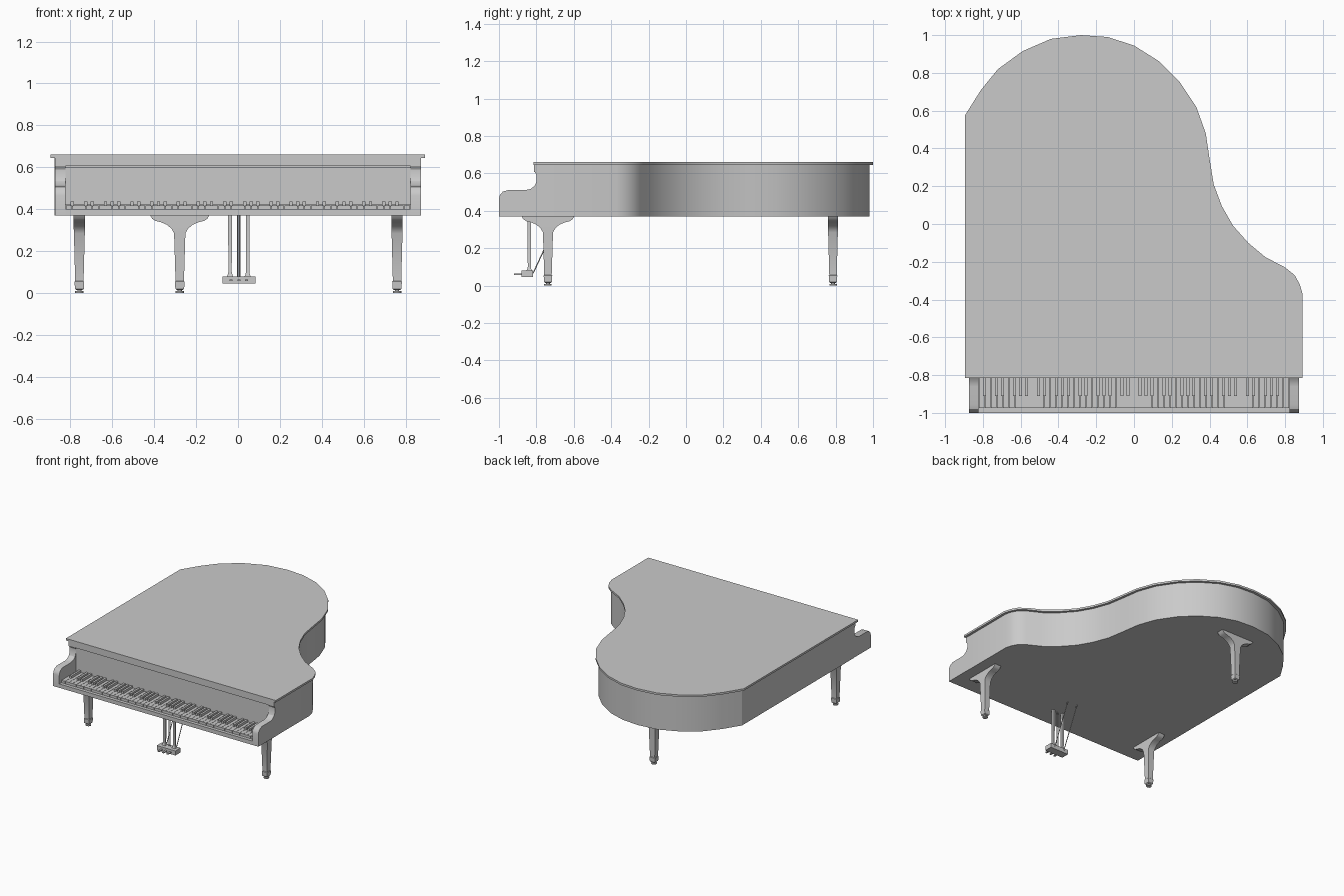
import bpy, bmesh, math
from mathutils import Vector

cube = bpy.data.objects.get("Cube")
if cube:
    bpy.data.objects.remove(cube, do_unlink=True)

GREY = (0.59, 0.59, 0.59, 1)
mat = bpy.data.materials.new("plain grey")
mat.use_nodes = True
mat.diffuse_color = GREY
mat.node_tree.nodes["Principled BSDF"].inputs["Base Color"].default_value = GREY


def finish(name, bm, smooth=28):
    bmesh.ops.recalc_face_normals(bm, faces=bm.faces)
    mesh = bpy.data.meshes.new(name)
    bm.to_mesh(mesh)
    bm.free()
    mesh.materials.append(mat)
    if smooth:
        mesh.shade_smooth()
        mesh.set_sharp_from_angle(angle=math.radians(smooth))
    obj = bpy.data.objects.new(name, mesh)
    bpy.context.collection.objects.link(obj)
    return obj


def add_box(bm, x0, x1, y0, y1, z0, z1):
    verts = bmesh.ops.create_cube(bm, size=1)["verts"]
    for v in verts:
        v.co = Vector(((x0 + x1) / 2 + v.co.x * (x1 - x0),
                       (y0 + y1) / 2 + v.co.y * (y1 - y0),
                       (z0 + z1) / 2 + v.co.z * (z1 - z0)))


def box(name, *size):
    bm = bmesh.new()
    add_box(bm, *size)
    return finish(name, bm, 0)


def prism(name, points, direction):
    """Extrude a closed outline along a direction."""
    bm = bmesh.new()
    face = bm.faces.new([bm.verts.new(p) for p in points])
    new = bmesh.ops.extrude_face_region(bm, geom=[face])["geom"]
    moved = [g for g in new if isinstance(g, bmesh.types.BMVert)]
    bmesh.ops.translate(bm, verts=moved, vec=direction)
    return finish(name, bm)


def loft(bm, rings):
    for a, b in zip(rings, rings[1:]):
        n = len(a)
        for i in range(n):
            j = (i + 1) % n
            bm.faces.new((a[i], a[j], b[j], b[i]))
    bm.faces.new(rings[0])
    bm.faces.new(rings[-1])


def rod(name, start, end, radius):
    start, end = Vector(start), Vector(end)
    bm = bmesh.new()
    bmesh.ops.create_cone(bm, cap_ends=True, segments=8, radius1=radius,
                          radius2=radius, depth=(end - start).length)
    turn = (end - start).to_track_quat("Z", "Y").to_matrix()
    bmesh.ops.rotate(bm, verts=bm.verts, matrix=turn)
    bmesh.ops.translate(bm, verts=bm.verts, vec=(start + end) / 2)
    return finish(name, bm, 50)


def inset(points, amount):
    """Move a clockwise outline inwards by a constant distance."""
    result = []
    for i, p in enumerate(points):
        a = (p - points[i - 1]).normalized()
        b = (points[(i + 1) % len(points)] - p).normalized()
        na, nb = Vector((a.y, -a.x)), Vector((b.y, -b.x))
        result.append(p + (na + nb) * amount / (1 + na.dot(nb)))
    return result


# Lid and curved case
outline = [Vector(p) for p in (
    (-.895, -.815), (-.895, .575), (-.81, .71), (-.72, .82), (-.59, .915),
    (-.44, .98), (-.28, 1), (-.14, .99), (0, .945), (.135, .86), (.24, .755),
    (.33, .62), (.38, .48), (.4, .345), (.422, .21), (.465, .095),
    (.525, -.01), (.605, -.1), (.695, -.175), (.8, -.23), (.85, -.27),
    (.878, -.32), (.892, -.37), (.892, -.815))]
prism("lid", [(p.x, p.y, .645) for p in outline], (0, 0, .015))
case = inset(outline, .019)
prism("case", [(p.x, max(p.y, -.785), .37) for p in case], (0, 0, .275))

# Scrolled arms at each end of the keyboard
arm = ((-.78, .37), (-1, .37), (-1, .465), (-.995, .485), (-.98, .502),
       (-.955, .51), (-.86, .51), (-.83, .517), (-.808, .535), (-.798, .56),
       (-.798, .59), (-.81, .61), (-.81, .645), (-.78, .645))
for side, x in (("right", -.874), ("left", .822)):
    prism(side + "_arm", [(x, y, z) for y, z in arm], (.052, 0, 0))

# Front rail, fall board and key bed
box("front_rail", -.874, .874, -.812, -.78, .607, .645)
box("fall_board", -.822, .822, -.795, -.78, .42, .6)
box("key_bed", -.822, .822, -.975, -.78, .37, .395)
box("key_slip", -.822, .822, -1, -.975, .37, .4)

# Keys: the naturals fill the width, the sharps sit on their joints
KEYS = 52
pitch = 1.644 / KEYS
white, black = bmesh.new(), bmesh.new()
for i in range(KEYS):
    x = -.822 + i * pitch
    add_box(white, x + .001, x + pitch - .001, -.973, -.79, .39, .418)
    if i and i % 7 in (1, 3, 4, 6, 0):
        add_box(black, x - .008, x + .008, -.91, -.79, .41, .436)
finish("white_keys", white, 0)
finish("black_keys", black, 0)

# Tapered legs with spreading brackets: height, half width, half depth
LEG = ((.372, .142, .027), (.355, .132, .027), (.345, .117, .027),
       (.338, .09, .027), (.326, .062, .027), (.308, .04, .027),
       (.285, .027, .026), (.057, .02, .02), (.054, .023, .023),
       (.02, .021, .021), (.014, .014, .014))


def leg(name, x, y, along_y):
    bm = bmesh.new()
    rings = []
    for z, wide, deep in LEG:
        hx, hy = (deep, wide) if along_y else (wide, deep)
        rings.append([bm.verts.new((x + sx * hx, y + sy * hy, z))
                      for sx, sy in ((-1, -1), (1, -1), (1, 1), (-1, 1))])
    loft(bm, rings)
    finish(name, bm)
    rod(name + "_stem", (x, y, .006), (x, y, .016), .01)
    rod(name + "_foot", (x, y, 0), (x, y, .009), .02)


leg("front_right_leg", -.757, -.738, True)
leg("front_left_leg", .759, -.738, True)
leg("rear_leg", -.278, .786, False)

# Pedal lyre
MID = .004
box("pedal_box", MID - .079, MID + .079, -.88, -.818, .045, .08)
for side, s in (("right", -1), ("left", 1)):
    x = MID + s * .042
    bm = bmesh.new()
    rings = []
    for z, half in ((.079, .015), (.088, .011), (.1, .008), (.34, .009), (.372, .009)):
        rings.append([bm.verts.new((x + a * half, -.838 + b * half, z))
                      for a, b in ((-1, -1), (1, -1), (1, 1), (-1, 1))])
    loft(bm, rings)
    finish(side + "_lyre_post", bm)
    rod(side + "_lyre_brace", (x, -.818, .065), (x, -.675, .372), .003)
for s in (-1, 0, 1):
    x = MID + s * .037
    box("pedal", x - .007, x + .007, -.92, -.875, .057, .064)
    rod("pedal_rod", (MID + s * .006, -.838, .075), (MID + s * .006, -.838, .372), .002)
